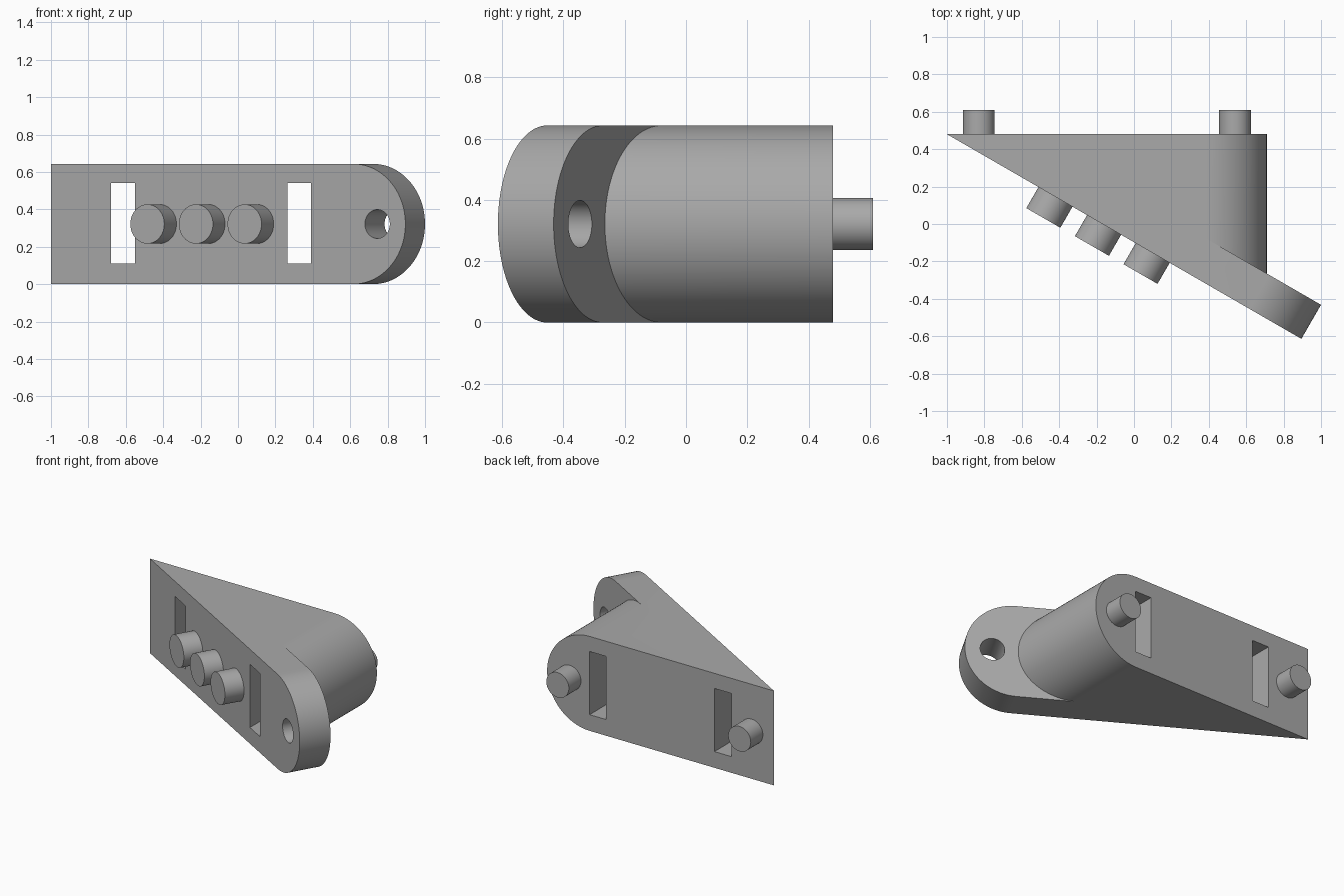
import bpy, bmesh, math
from mathutils import Matrix

if "Cube" in bpy.data.objects:
    bpy.data.objects.remove(bpy.data.objects["Cube"])

H = 0.643            # overall height
R = H / 2            # radius of the rounded ends
BACK = 0.48          # plane of the back face
PEG = 0.13           # peg length
# Slanted frame: x runs along the sloping face, y points into the body
SLOPE = Matrix.Translation((-1, BACK, 0)) @ Matrix.Rotation(math.radians(-30), 4, 'Z')

grey = bpy.data.materials.new("grey")
grey.diffuse_color = (0.40, 0.40, 0.40, 1)
grey.use_nodes = True
grey.node_tree.nodes["Principled BSDF"].inputs["Base Color"].default_value = grey.diffuse_color


def prism(name, profile, y0, y1, matrix=Matrix()):
    """Extrude an (x, z) profile from y0 to y1."""
    bm = bmesh.new()
    face = bm.faces.new([bm.verts.new((x, y0, z)) for x, z in profile])
    ext = bmesh.ops.extrude_face_region(bm, geom=[face])["geom"]
    verts = [v for v in ext if isinstance(v, bmesh.types.BMVert)]
    bmesh.ops.translate(bm, verts=verts, vec=(0, y1 - y0, 0))
    bmesh.ops.recalc_face_normals(bm, faces=bm.faces)
    bm.transform(matrix)
    mesh = bpy.data.meshes.new(name)
    bm.to_mesh(mesh)
    bm.free()
    mesh.materials.append(grey)
    obj = bpy.data.objects.new(name, mesh)
    bpy.context.collection.objects.link(obj)
    return obj


def rect(x0, x1, z0, z1):
    return [(x0, z0), (x1, z0), (x1, z1), (x0, z1)]


def circle(x, r, n=48):
    return [(x + r * math.cos(2 * math.pi * i / n), R + r * math.sin(2 * math.pi * i / n))
            for i in range(n)]


def round_end(x0, x1, n=48):
    """Bar of full height with a half-round right end."""
    arc = [(x1 - R + R * math.cos(a), R + R * math.sin(a))
           for a in (math.pi * (i / n - 0.5) for i in range(n + 1))]
    return [(x0, 0)] + arc + [(x0, H)]


def combine(target, tool, operation):
    """Apply a boolean and drop the tool."""
    mod = target.modifiers.new("boolean", 'BOOLEAN')
    mod.operation, mod.solver, mod.object = operation, 'EXACT', tool
    bpy.context.view_layer.objects.active = target
    bpy.ops.object.modifier_apply(modifier=mod.name)
    bpy.data.objects.remove(tool)


def smooth(obj):
    bpy.ops.object.select_all(action='DESELECT')
    obj.select_set(True)
    bpy.context.view_layer.objects.active = obj
    bpy.ops.object.shade_smooth_by_angle(angle=math.radians(30))


# Wedge body with the slanted arm, trimmed flush along the sloping face
body = prism("wedge_body", round_end(-1, 0.71), -0.9, BACK)
arm = prism("arm", round_end(1.0, 2.188), -0.05, 0.21, SLOPE)
combine(body, arm, 'UNION')
combine(body, prism("trim", rect(-1, 4, -1, 2), -2, 0, SLOPE), 'DIFFERENCE')

# Two slots running front to back
for x0, x1 in ((-0.68, -0.55), (0.265, 0.39)):
    combine(body, prism("slot", rect(x0, x1, 0.11, 0.54), -2, 2), 'DIFFERENCE')

# Hole through the arm
combine(body, prism("hole", circle(2.015, 0.077), -0.3, 0.5, SLOPE), 'DIFFERENCE')
smooth(body)

# Three pegs on the sloping face
for i, s in enumerate((0.67, 0.97, 1.27)):
    smooth(prism(f"front_peg_{i + 1}", circle(s, 0.105), -PEG, 0.01, SLOPE))

# Two pegs on the back face
for i, x in enumerate((-0.83, 0.54)):
    smooth(prism(f"back_peg_{i + 1}", circle(x, 0.085), BACK - 0.01, BACK + PEG))
